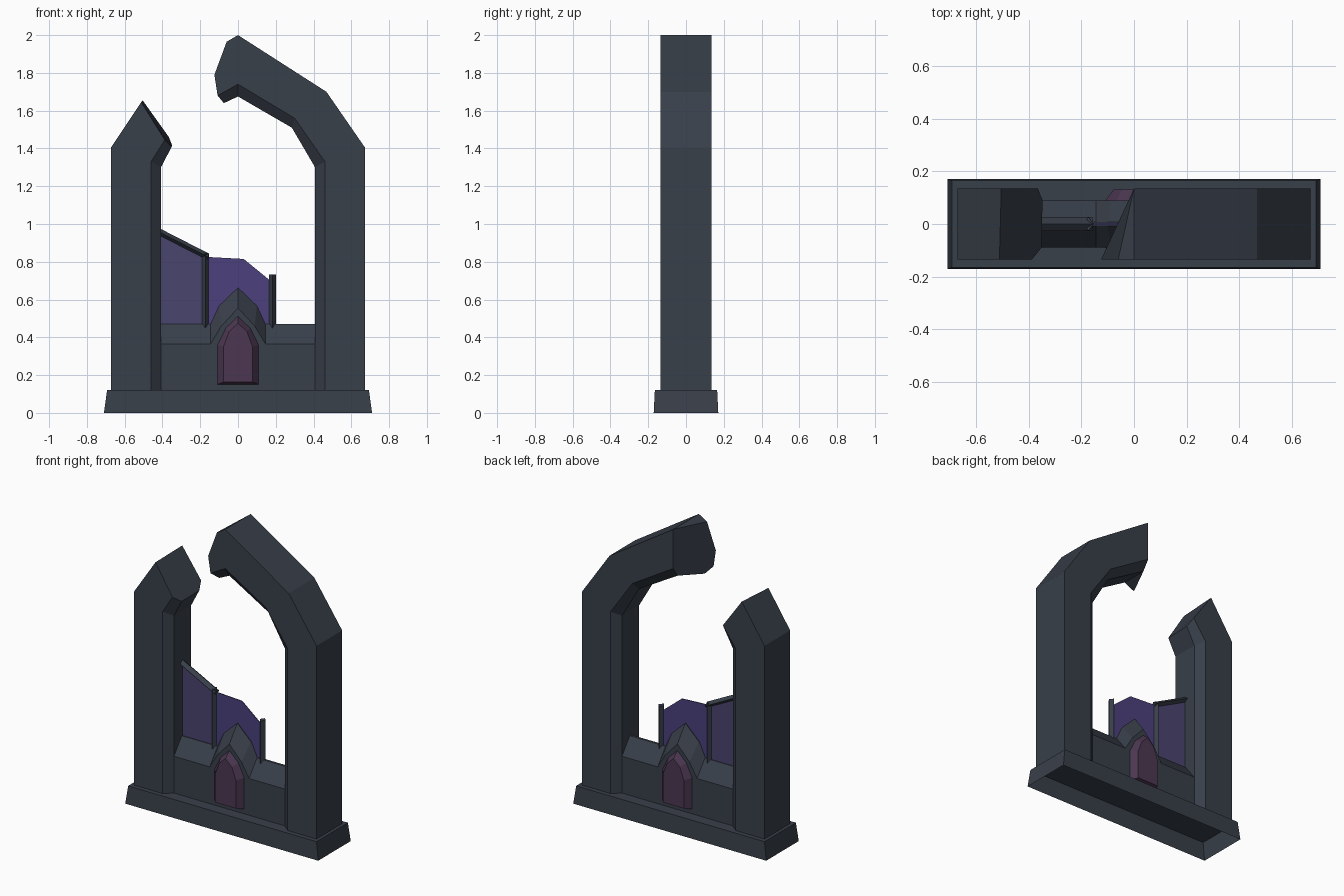
import bpy, bmesh
from mathutils import Vector

if "Cube" in bpy.data.objects:
    bpy.data.objects.remove(bpy.data.objects["Cube"])


def material(name, rgb):
    m = bpy.data.materials.new(name)
    m.diffuse_color = (*rgb, 1)
    m.use_nodes = True
    m.node_tree.nodes["Principled BSDF"].inputs["Base Color"].default_value = m.diffuse_color
    return m


STONE = material("dark slate stone", (0.040, 0.050, 0.068))
GLASS = material("violet glass", (0.072, 0.053, 0.205))
PALE = material("dusty violet glass", (0.068, 0.058, 0.155))
DOOR = material("plum door", (0.072, 0.038, 0.083))


def make(name, faces, mat):
    """Build a mesh object from faces given as point lists, sharing equal points."""
    bm = bmesh.new()
    seen = {}
    for pts in faces:
        vs = []
        for p in pts:
            k = tuple(round(c, 4) for c in p)
            if k not in seen:
                seen[k] = bm.verts.new(k)
            if seen[k] not in vs:
                vs.append(seen[k])
        if len(vs) > 2 and bm.faces.get(vs) is None:
            bm.faces.new(vs)
    bmesh.ops.recalc_face_normals(bm, faces=bm.faces[:])
    me = bpy.data.meshes.new(name)
    bm.to_mesh(me)
    bm.free()
    me.materials.append(mat)
    ob = bpy.data.objects.new(name, me)
    bpy.context.collection.objects.link(ob)
    return ob


def loft(name, rings, mat, caps=(True, True)):
    """Skin a list of closed rings."""
    n = len(rings[0])
    faces = [[a[i], a[(i + 1) % n], b[(i + 1) % n], b[i]]
             for a, b in zip(rings, rings[1:]) for i in range(n)]
    if caps[0]:
        faces.append(rings[0][::-1])
    if caps[1]:
        faces.append(rings[-1])
    return make(name, faces, mat)


def rect(x, y, z):
    return [(-x, -y, z), (x, -y, z), (x, y, z), (-x, y, z)]


# Plinth, open underneath
loft("plinth", [rect(0.71, 0.171, 0), rect(0.693, 0.165, 0.12)], STONE, (False, True))

# Broken arch: each section is outer, middle, chamfer start and inner edge
DEPTHS = (0.135, 0.135, 0.135, 0.09)


def section(front, back=None):
    back = back or front
    return ([(x, -d, z) for (x, z), d in zip(front, DEPTHS)] +
            [(x, d, z) for (x, z), d in reversed(list(zip(back, DEPTHS)))])


def profile(outer, chamfer, inner):
    mid = ((outer[0] + chamfer[0]) / 2, (outer[1] + chamfer[1]) / 2)
    return [outer, mid, chamfer, inner]


def flip(p):
    return [(-x, z) for x, z in p]


foot = profile((0.672, 0.12), (0.46, 0.12), (0.408, 0.12))
spring = profile((0.672, 1.405), (0.46, 1.33), (0.408, 1.30))
shoulder = profile((0.468, 1.70), (0.30, 1.56), (0.285, 1.51))
apex = profile((0, 2.0), (0, 1.74), (0, 1.675))
tip = [(-0.06, 1.965), (-0.125, 1.79), (-0.108, 1.68), (-0.075, 1.64)]
loft("right_arch", [section(foot), section(spring), section(shoulder),
                    section(apex), section(tip, apex)], STONE)
stub = profile((-0.512, 1.645), (-0.388, 1.445), (-0.352, 1.41))
stub_back = profile((-0.505, 1.655), (-0.366, 1.46), (-0.348, 1.415))
loft("left_pillar", [section(flip(foot)), section(flip(spring)),
                     section(stub, stub_back)], STONE)

# Low wall with a sloped coping that rises into a pointed hood
side = [(0.412, 0.365, 0.412, 0.47), (0.145, 0.365, 0.145, 0.47), (0.088, 0.46, 0.1, 0.567)]
stations = ([(-a, b, -c, d) for a, b, c, d in side] + [(0, 0.555, 0, 0.663)] + side[::-1])
loft("low_wall", [[(x, -0.09, 0.12), (x, -0.09, z), (rx, -0.008, rz),
                   (rx, 0.008, rz), (x, 0.09, z), (x, 0.09, 0.12)]
                  for x, z, rx, rz in stations], STONE)


# Raised pointed doors on both sides
def arch(w, z0, z1, mx, mz, top, y):
    return [(x, y, z) for x, z in [(-w, z0), (w, z0), (w, z1), (mx, mz), (0, top),
                                   (-mx, mz), (-w, z1)]]


for name, s in (("front_door", -1), ("back_door", 1)):
    loft(name, [arch(0.112, 0.15, 0.36, 0.068, 0.45, 0.515, 0.085 * s),
                arch(0.077, 0.163, 0.35, 0.047, 0.43, 0.475, 0.132 * s)], DOOR)


# Diamond-section window bars
def bar(name, a, b, wide, deep):
    a, b = Vector(a), Vector(b)
    w = Vector((wide, 0, 0)) if abs(b.x - a.x) < 0.01 else Vector((0, 0, wide))
    d = Vector((0, deep, 0))
    loft(name, [[p - d, p + w, p + d, p - w] for p in (a, b)], STONE)


bar("left_mullion", (-0.173, 0, 0.45), (-0.173, 0, 0.845), 0.019, 0.026)
bar("right_mullion", (0.182, 0, 0.45), (0.182, 0, 0.732), 0.019, 0.026)
bar("window_rail", (-0.415, 0, 0.957), (-0.157, 0, 0.825), 0.02, 0.026)


# Broken glass panes
def pane(name, outline, mat):
    loft(name, [[(x, y, z) for x, z in outline] for y in (-0.003, 0.003)], mat)


pane("left_pane", [(-0.412, 0.46), (-0.173, 0.46), (-0.173, 0.83), (-0.412, 0.95)], PALE)
pane("middle_pane", [(-0.173, 0.46), (0.182, 0.46), (0.182, 0.69), (0.165, 0.705),
                     (0.03, 0.815), (-0.173, 0.826)], GLASS)
